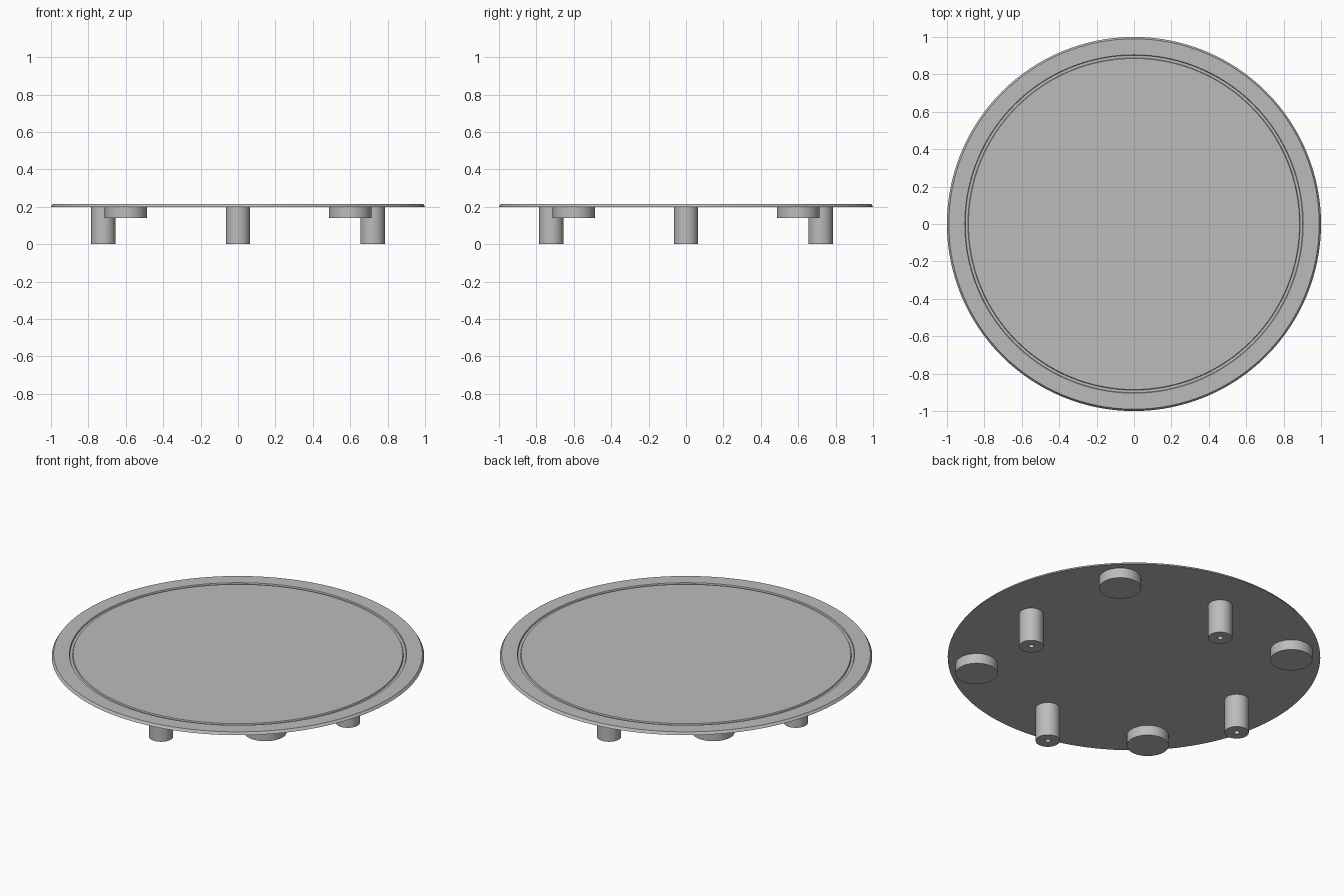
import bpy, math

cube = bpy.data.objects.get("Cube")
if cube:
    bpy.data.objects.remove(cube, do_unlink=True)

grey = bpy.data.materials.new("plain grey")
grey.use_nodes = True
colour = (0.5, 0.5, 0.5, 1)
grey.diffuse_color = colour
grey.node_tree.nodes["Principled BSDF"].inputs["Base Color"].default_value = colour


def lathe(name, profile, sides, x=0, y=0):
    """Spin a (radius, height) profile that starts and ends on the axis."""
    verts, rings, faces = [], [], []
    for r, z in profile:
        count = sides if r > 0 else 1
        rings.append([len(verts) + i % count for i in range(sides)])
        for i in range(count):
            a = 2 * math.pi * i / sides
            verts.append((r * math.cos(a), r * math.sin(a), z))
    for low, high in zip(rings, rings[1:]):
        for i in range(sides):
            j = (i + 1) % sides
            quad = [low[i], low[j], high[j], high[i]]
            faces.append(list(dict.fromkeys(quad)))
    mesh = bpy.data.meshes.new(name)
    mesh.from_pydata(verts, [], faces)
    mesh.materials.append(grey)
    obj = bpy.data.objects.new(name, mesh)
    obj.location = (x, y, 0)
    bpy.context.collection.objects.link(obj)
    bpy.ops.object.select_all(action="DESELECT")
    obj.select_set(True)
    bpy.context.view_layer.objects.active = obj
    bpy.ops.object.shade_smooth_by_angle(angle=math.radians(30))
    return obj


# Thin round plate: bevelled rim and a shallow ring groove in its top
under, top, groove = 0.2, 0.215, 0.208
lathe("plate", [(0, under), (1, under), (0.99, top), (0.905, top),
                (0.902, groove), (0.888, groove), (0.885, top), (0, top)], 128)

# Four posts with a small screw hole, and four round pads between them
for n in range(4):
    a = n * math.pi / 2
    lathe(f"post_{n + 1}", [(0, 0.1), (0.015, 0.1), (0.015, 0), (0.065, 0),
                            (0.065, under), (0, under)], 48,
          0.72 * math.cos(a), 0.72 * math.sin(a))
    a += math.pi / 4
    lathe(f"pad_{n + 1}", [(0, 0.14), (0.113, 0.14), (0.113, under), (0, under)], 48,
          0.848 * math.cos(a), 0.848 * math.sin(a))
